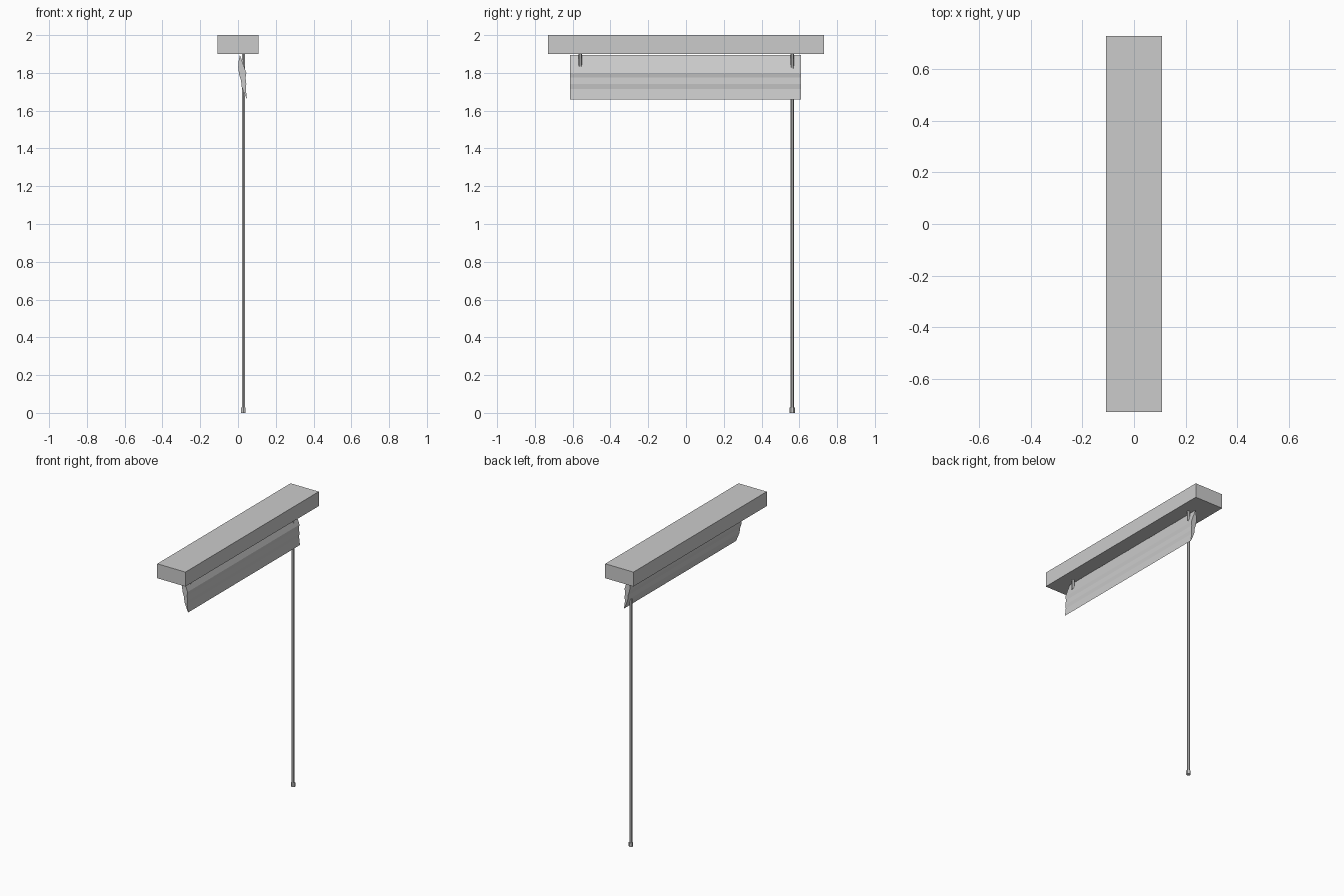
import bpy, bmesh
from mathutils import Matrix

cube = bpy.data.objects.get("Cube")
if cube:
    bpy.data.objects.remove(cube, do_unlink=True)

grey = bpy.data.materials.new("light grey")
grey.use_nodes = True
colour = (0.6, 0.6, 0.6, 1)
grey.diffuse_color = colour
grey.node_tree.nodes["Principled BSDF"].inputs["Base Color"].default_value = colour


def add_object(name, bm):
    bmesh.ops.recalc_face_normals(bm, faces=bm.faces)
    mesh = bpy.data.meshes.new(name)
    bm.to_mesh(mesh)
    bm.free()
    mesh.materials.append(grey)
    obj = bpy.data.objects.new(name, mesh)
    bpy.context.collection.objects.link(obj)
    return obj


def box(name, centre, size):
    bm = bmesh.new()
    bmesh.ops.create_cube(bm, size=1, matrix=Matrix.Translation(centre) @ Matrix.Diagonal((*size, 1)))
    return add_object(name, bm)


def rod(name, x, y, bottom, top, radius, sides=6):
    bm = bmesh.new()
    bmesh.ops.create_cone(bm, cap_ends=True, segments=sides, radius1=radius, radius2=radius,
                          depth=top - bottom, matrix=Matrix.Translation((x, y, (top + bottom) / 2)))
    return add_object(name, bm)


# Head rail
box("head_rail", (0, 0, 1.95), (0.216, 1.46, 0.1))

# Gathered slats: closed pleated profile extruded along the rail
profile = [(0.010, 1.895), (0.028, 1.845), (0.044, 1.80), (0.040, 1.775), (0.044, 1.74),
           (0.041, 1.715), (0.048, 1.66), (0.034, 1.69), (0.020, 1.725), (0.016, 1.76),
           (0.006, 1.79), (0.001, 1.83), (0.004, 1.865)]
bm = bmesh.new()
face = bm.faces.new([bm.verts.new((x, -0.615, z)) for x, z in profile])
extruded = bmesh.ops.extrude_face_region(bm, geom=[face])["geom"]
bmesh.ops.translate(bm, vec=(0, 1.225, 0),
                    verts=[v for v in extruded if isinstance(v, bmesh.types.BMVert)])
# Close the near end
if not face.is_valid:
    bm.faces.new([v for v in bm.verts if v.co.y < 0])
add_object("gathered_slats", bm)

# Hangers from the rail
for side, y in (("front", -0.56), ("back", 0.563)):
    rod(f"{side}_hanger", 0.028, y, 1.835, 1.905, 0.009)

# Control wand with its end knob
rod("wand", 0.028, 0.563, 0.02, 1.86, 0.009)
rod("wand_knob", 0.028, 0.563, 0, 0.028, 0.014)
